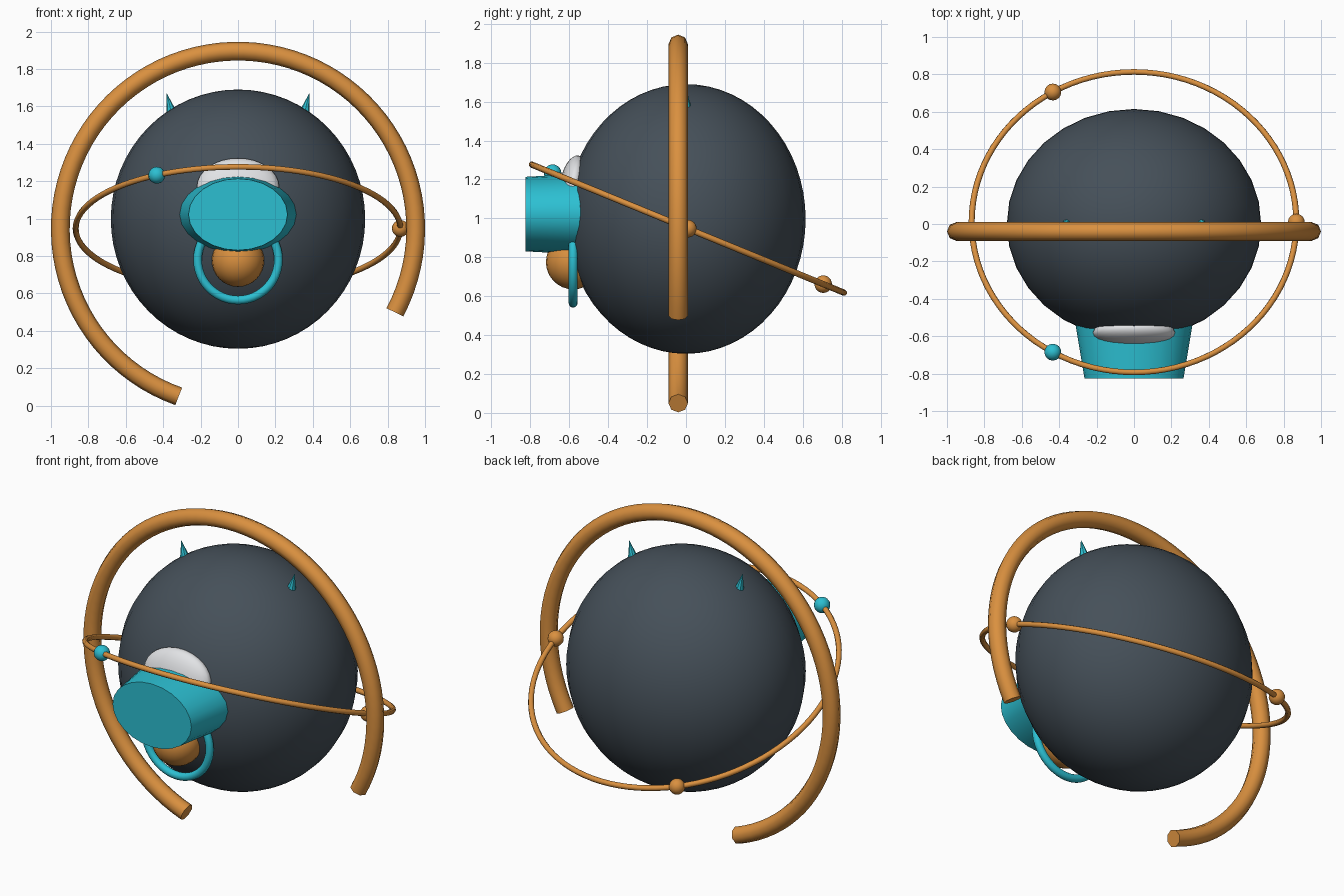
import bpy, math
from mathutils import Vector

if "Cube" in bpy.data.objects:
    bpy.data.objects.remove(bpy.data.objects["Cube"])


def mat(name, rgb):
    m = bpy.data.materials.new(name)
    m.diffuse_color = (*rgb, 1)
    m.use_nodes = True
    m.node_tree.nodes["Principled BSDF"].inputs["Base Color"].default_value = m.diffuse_color
    return m


SLATE = mat("slate grey", (0.06, 0.08, 0.1))
ORANGE = mat("copper orange", (0.7, 0.28, 0.05))
TEAL = mat("teal", (0.025, 0.52, 0.64))
WHITE = mat("off white", (0.76, 0.77, 0.79))


def finish(name, m, smooth=True):
    o = bpy.context.object
    o.name = name
    o.data.materials.append(m)
    bpy.ops.object.transform_apply(location=False, rotation=False, scale=True)
    if smooth:
        bpy.ops.object.shade_smooth_by_angle(angle=math.radians(50))
    return o


def ball(name, m, loc, radii, segs=24, rings=16, rot=(0, 0, 0)):
    bpy.ops.mesh.primitive_uv_sphere_add(segments=segs, ring_count=rings,
                                         location=loc, rotation=rot)
    bpy.context.object.scale = radii
    return finish(name, m)


def ring(name, m, loc, rot, major, minor, segs=64, sides=10):
    bpy.ops.mesh.primitive_torus_add(location=loc, rotation=rot, major_radius=major,
                                     minor_radius=minor, major_segments=segs,
                                     minor_segments=sides)
    return finish(name, m)


# Body
ball("body", SLATE, (0, 0, 0.997), (0.68, 0.615, 0.693), 32, 32)

# Large open hoop: swept arc with capped ends
curve = bpy.data.curves.new("large_hoop", 'CURVE')
curve.dimensions = '3D'
curve.bevel_depth = 0.05
curve.bevel_resolution = 2
curve.use_fill_caps = True
N = 72
sp = curve.splines.new('POLY')
sp.points.add(N)
for i, p in enumerate(sp.points):
    a = math.radians(-28 + (250.5 + 28) * i / N)
    p.co = (0.95 * math.cos(a), -0.04, 0.945 + 0.95 * math.sin(a), 1)
hoop = bpy.data.objects.new("large_hoop", curve)
bpy.context.collection.objects.link(hoop)
bpy.context.view_layer.objects.active = hoop
bpy.ops.object.select_all(action='DESELECT')
hoop.select_set(True)
bpy.ops.object.convert(target='MESH')
finish("large_hoop", ORANGE)

# Tilted orbit ring with three beads
TILT = -math.radians(22.3)
CENTER = Vector((0, 0.01, 0.947))
R = 0.868
ring("orbit_ring", ORANGE, CENTER, (TILT, 0, 0), R, 0.016, 96, 8)
for k, m in enumerate((ORANGE, ORANGE, TEAL)):
    a = math.radians(120 * k)
    d = R * math.sin(a)
    loc = CENTER + Vector((R * math.cos(a), d * math.cos(TILT), d * math.sin(TILT)))
    ball(f"orbit_bead_{k + 1}", m, loc, (0.045,) * 3, 16, 12)

# Snout: tapered oval drum, wide end against the body
bpy.ops.mesh.primitive_cone_add(vertices=24, radius1=1, radius2=0.84, depth=0.3,
                                location=(0, -0.675, 1.022),
                                rotation=(math.radians(90), 0, 0))
snout = bpy.context.object
for v in snout.data.vertices:
    front = v.co.z > 0
    v.co.x *= 0.315
    v.co.y *= 0.228 if front else 0.208
finish("snout", TEAL)

# Pale brow dome above the snout
ball("brow", WHITE, (0, -0.58, 1.17), (0.22, 0.07, 0.155), rot=(math.radians(-10), 0, 0))

# Ball and ring below the snout
ball("chin_ball", ORANGE, (0, -0.58, 0.775), (0.14,) * 3)
ring("chin_ring", TEAL, (0, -0.58, 0.78), (math.radians(90), 0, 0), 0.216, 0.023, 48, 12)

# Small pointed ears, leaning outward
for side, label in ((-1, "left"), (1, "right")):
    base, tip = Vector((side * 0.34, 0, 1.5)), Vector((side * 0.381, 0, 1.67))
    axis = tip - base
    bpy.ops.mesh.primitive_cone_add(vertices=8, radius1=0.047, radius2=0,
                                    depth=axis.length, location=(base + tip) / 2,
                                    rotation=axis.to_track_quat('Z', 'Y').to_euler())
    finish(f"{label}_ear", TEAL, False)
